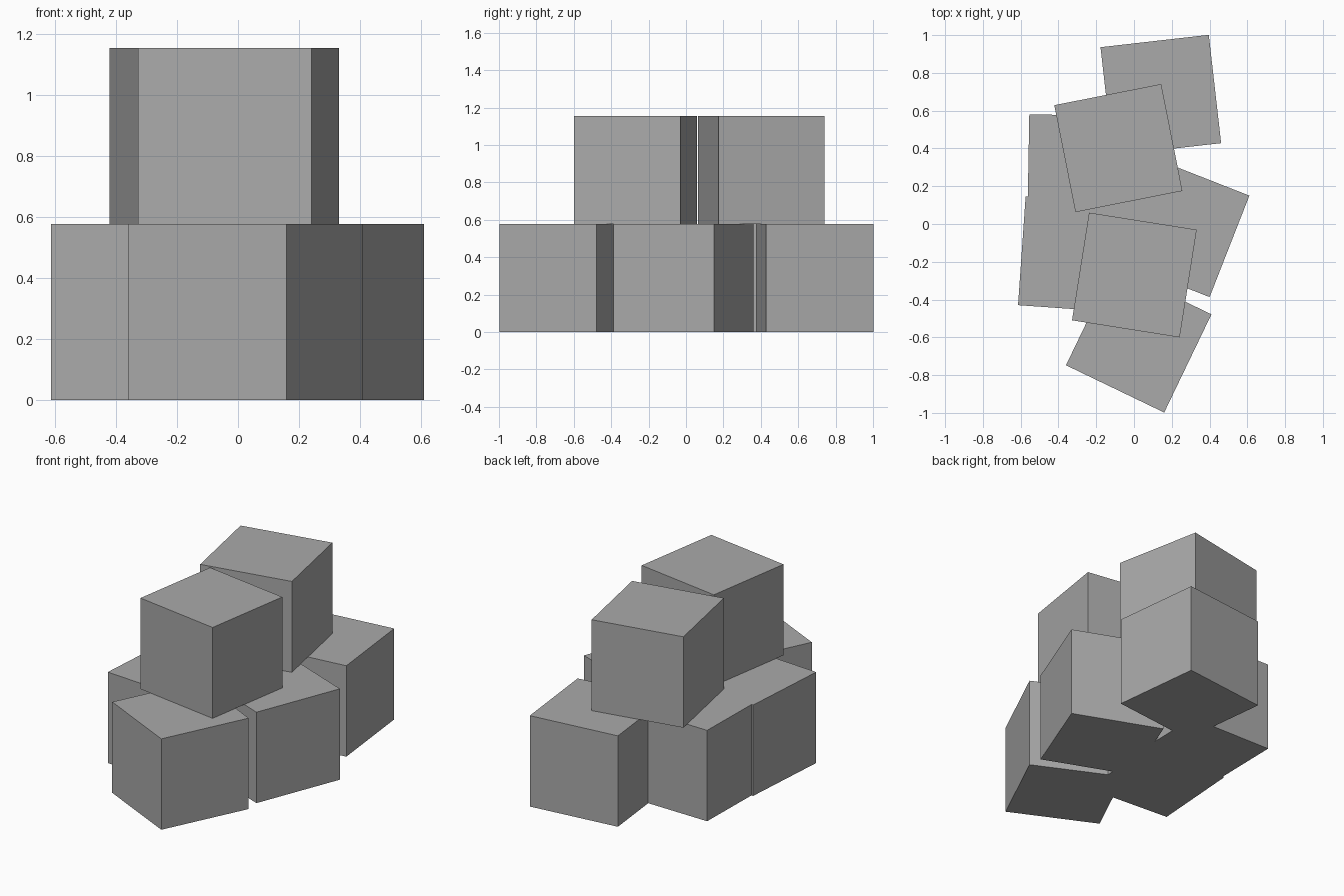
import bpy, math

if "Cube" in bpy.data.objects:
    bpy.data.objects.remove(bpy.data.objects["Cube"])

SIDE = 0.577

# single grey for every block
grey = bpy.data.materials.new("block grey")
grey.diffuse_color = (0.4, 0.4, 0.4, 1)
grey.use_nodes = True
grey.node_tree.nodes["Principled BSDF"].inputs["Base Color"].default_value = grey.diffuse_color


def block(name, x, y, layer, turn):
    """Cube of the stack, turned about z, resting on the given layer."""
    bpy.ops.mesh.primitive_cube_add(size=SIDE, location=(x, y, SIDE * (layer + 0.5)),
                                    rotation=(0, 0, math.radians(turn)))
    ob = bpy.context.object
    ob.name = name
    ob.data.materials.append(grey)


# lower layer
block("front_block", 0.025, -0.613, 0, -25.7)
block("right_block", 0.237, -0.013, 0, -21.4)
block("left_block", -0.306, -0.162, 0, -4)
block("back_left_block", -0.271, 0.287, 0, -1)
block("back_block", 0.142, 0.682, 0, 6.5)

# upper layer
block("upper_front_block", 0.002, -0.27, 1, -9)
block("upper_back_block", -0.083, 0.402, 1, 11.2)
